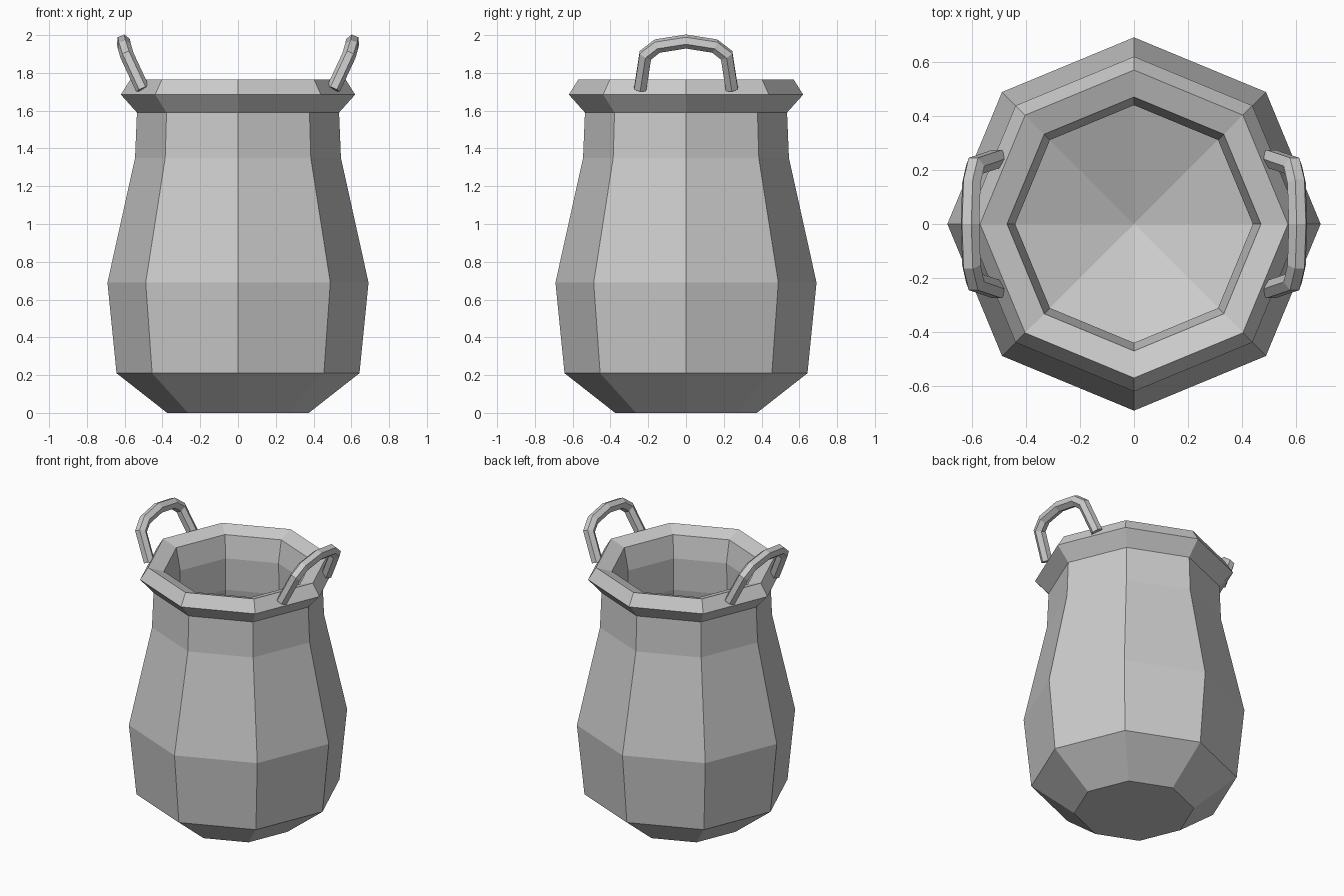
import bpy, bmesh, math
from mathutils import Vector

if "Cube" in bpy.data.objects:
    bpy.data.objects.remove(bpy.data.objects["Cube"])


def make_object(name, bm):
    bmesh.ops.recalc_face_normals(bm, faces=bm.faces)
    mesh = bpy.data.meshes.new(name)
    bm.to_mesh(mesh)
    bm.free()
    obj = bpy.data.objects.new(name, mesh)
    bpy.context.collection.objects.link(obj)
    return obj


def bridge(bm, a, b):
    n = len(a)
    for i in range(n):
        bm.faces.new((a[i], a[(i + 1) % n], b[(i + 1) % n], b[i]))


def lathe(name, profile, sides):
    """Revolve (radius, z) points; flat base, pointed inner floor at the last point."""
    bm = bmesh.new()
    rings = []
    for r, z in profile[:-1]:
        rings.append([bm.verts.new((r * math.cos(2 * math.pi * i / sides),
                                    r * math.sin(2 * math.pi * i / sides), z))
                      for i in range(sides)])
    for a, b in zip(rings, rings[1:]):
        bridge(bm, a, b)
    bm.faces.new(rings[0])
    tip = bm.verts.new((0, 0, profile[-1][1]))
    for i in range(sides):
        bm.faces.new((rings[-1][i], rings[-1][(i + 1) % sides], tip))
    return make_object(name, bm)


def handle(name, side):
    """Sweep a six-sided bar along a leaning arch."""
    half = [(0.505, 0.243, 1.715), (0.588, 0.215, 1.893), (0.602, 0.152, 1.942)]
    path = [Vector(p) for p in half] + [Vector((0.607, 0, 1.966))]
    path += [Vector((x, -y, z)) for x, y, z in reversed(half)]
    normal = Vector((0.92, 0, -0.39)).normalized()
    bm = bmesh.new()
    rings = []
    for i, p in enumerate(path):
        before = (p - path[i - 1]).normalized() if i > 0 else None
        after = (path[i + 1] - p).normalized() if i < len(path) - 1 else None
        before, after = before or after, after or before
        tangent = (before + after).normalized()
        across = tangent.cross(normal).normalized() / tangent.dot(after)
        ring = []
        for k in range(6):
            a = k * math.pi / 3
            v = p + 0.037 * (normal * math.cos(a) + across * math.sin(a))
            ring.append(bm.verts.new((side * v.x, v.y, v.z)))
        rings.append(ring)
    for a, b in zip(rings, rings[1:]):
        bridge(bm, a, b)
    bm.faces.new(rings[0])
    bm.faces.new(rings[-1])
    return make_object(name, bm)


# Hollow octagonal jar: outer wall, flared rim, inner wall, dished floor
jar_profile = [
    (0.375, 0), (0.643, 0.21), (0.691, 0.69), (0.545, 1.35), (0.535, 1.59),
    (0.62, 1.685), (0.57, 1.765), (0.47, 1.73),
    (0.44, 1.58), (0.45, 1.36), (0.59, 0.69), (0.55, 0.28), (0, 0.06),
]
lathe("jar_body", jar_profile, 8)

# Pair of leaning handles on the rim
handle("right_handle", 1)
handle("left_handle", -1)
